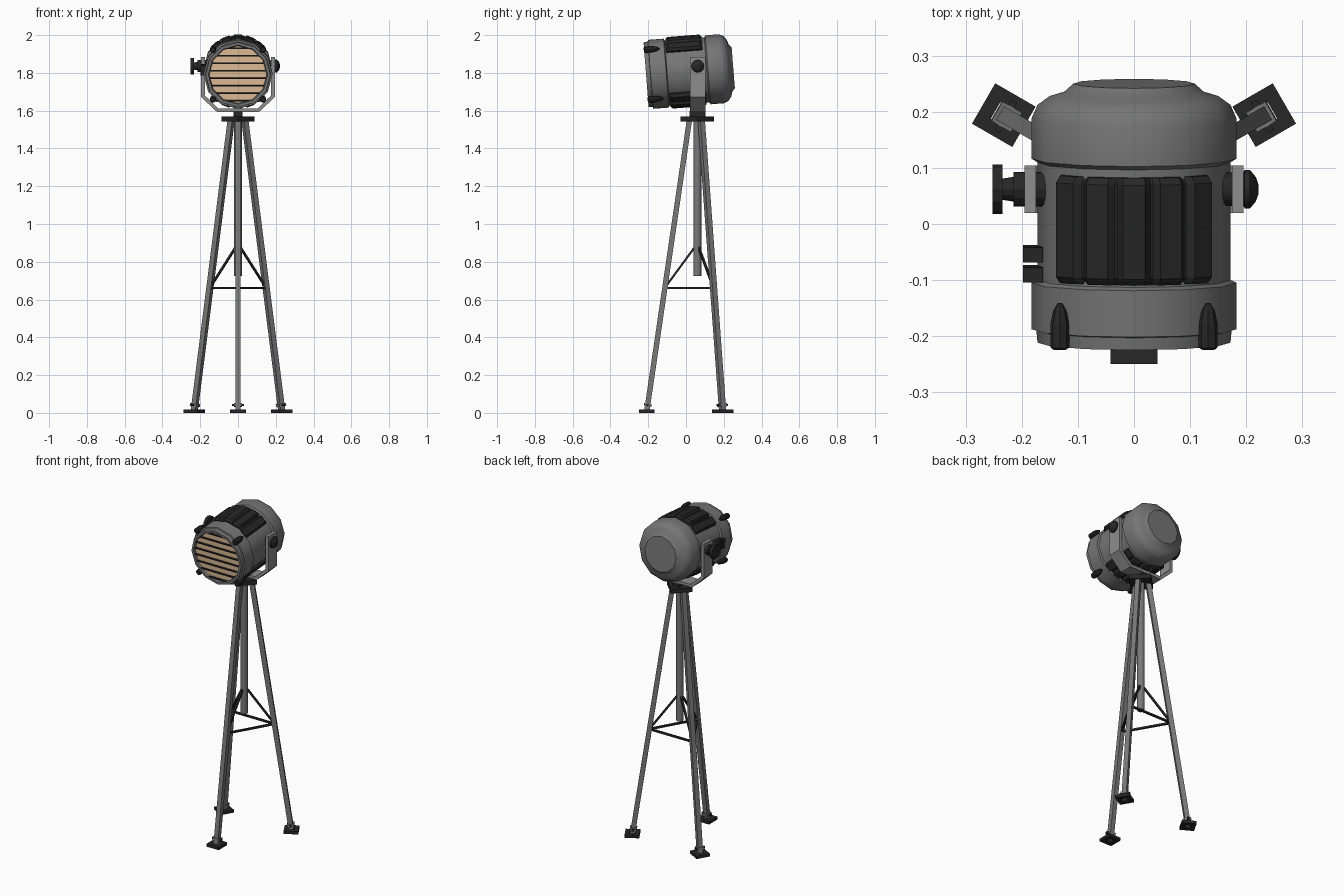
import bpy, bmesh, math
from mathutils import Matrix, Vector

if "Cube" in bpy.data.objects:
    bpy.data.objects.remove(bpy.data.objects["Cube"])

T = Matrix.Translation
R = lambda deg, ax: Matrix.Rotation(math.radians(deg), 4, ax)


def material(name, r, g, b):
    m = bpy.data.materials.new(name)
    m.diffuse_color = (r, g, b, 1)
    m.use_nodes = True
    m.node_tree.nodes["Principled BSDF"].inputs["Base Color"].default_value = m.diffuse_color
    return m


GREY = material("body grey", 0.18, 0.18, 0.18)
LIGHT = material("yoke grey", 0.27, 0.27, 0.27)
STEEL = material("leg grey", 0.19, 0.19, 0.19)
BLACK = material("black", 0.02, 0.02, 0.02)
TAN = material("warm lens", 0.78, 0.53, 0.32)


def loft(name, sections, mat, M=Matrix(), ring=False):
    """Skin closed cross-sections; cap the ends, or join last to first if ring."""
    bm = bmesh.new()
    rows = [[bm.verts.new(M @ Vector(p)) for p in s] for s in sections]
    n = len(rows[0])
    for a, b in list(zip(rows, rows[1:])) + ([(rows[-1], rows[0])] if ring else []):
        for i in range(n):
            j = (i + 1) % n
            bm.faces.new((a[i], a[j], b[j], b[i]))
    if not ring:
        bm.faces.new(rows[0][::-1])
        bm.faces.new(rows[-1])
    bmesh.ops.recalc_face_normals(bm, faces=bm.faces[:])
    me = bpy.data.meshes.new(name)
    bm.to_mesh(me)
    bm.free()
    me.materials.append(mat)
    ob = bpy.data.objects.new(name, me)
    bpy.context.collection.objects.link(ob)
    return ob


def lathe(name, profile, mat, M=Matrix(), segs=12, start=0, ring=False):
    """Turn (radius, height) points around local z."""
    ang = [math.radians(start) + 2 * math.pi * i / segs for i in range(segs)]
    return loft(name, [[(r * math.cos(a), r * math.sin(a), h) for a in ang]
                       for r, h in profile], mat, M, ring)


def box(name, c, s, mat, M=Matrix()):
    x, y, z = (v / 2 for v in s)
    return loft(name, [[(-x, -y, h), (x, -y, h), (x, y, h), (-x, y, h)]
                       for h in (-z, z)], mat, M @ T(c))


def bar(name, p, q, w, mat, M=Matrix()):
    """Square bar between two points."""
    p, q = Vector(p), Vector(q)
    rot = (q - p).to_track_quat('Z', 'X').to_matrix().to_4x4()
    return lathe(name, [(w * 0.7071, 0), (w * 0.7071, (q - p).length)],
                 mat, M @ T(p) @ rot, 4, 45)


def smooth(ob, deg=40):
    bpy.ops.object.select_all(action='DESELECT')
    ob.select_set(True)
    bpy.context.view_layer.objects.active = ob
    bpy.ops.object.shade_smooth_by_angle(angle=math.radians(deg))


# Lamp frame: tilted slightly down to the front; AXIS turns local z into the lamp axis
HEAD = T((0, 0, 1.807)) @ R(4.5, 'X')
AXIS = HEAD @ R(-90, 'X')

# Housing with front rim, stepped bands and rounded rear
smooth(lathe("lamp_housing", [
    (.152, -.19), (.157, -.212), (.172, -.212), (.174, -.19), (.183, -.188),
    (.183, -.105), (.172, -.1), (.172, .11), (.183, .117), (.183, .188),
    (.172, .213), (.15, .229), (.125, .236), (.108, .251)], GREY, AXIS))
lathe("lens", [(.152, -.2), (.152, -.188)], TAN, AXIS)

# Louvre slats over the lens
for i in range(8):
    z = -.14 + .04 * i
    box("lens_slat", (0, -.203, z), (2 * math.sqrt(.153 ** 2 - z * z), .012, .007), BLACK, HEAD)

# Ribbed vents, top and bottom
for flip in (0, 180):
    outline = []
    for k in range(5):
        mid = -40.8 + 20.4 * k
        outline += [(mid - 9.5, .178), (mid - 6, .191), (mid + 6, .191), (mid + 9.5, .178)]
    sections = []
    for y, cut in ((-.096, .01), (-.084, 0), (.084, 0), (.096, .01)):
        pts = [(a, r - cut) for a, r in outline] + [(a, .155) for a in (50, 25, 0, -25, -50)]
        sections.append([(r * math.sin(math.radians(a)), y, r * math.cos(math.radians(a)))
                         for a, r in pts])
    loft("ribbed_vent", sections, BLACK, HEAD @ R(flip, 'Y'))

# Four clips around the front band
for a in (45, 135, 225, 315):
    lathe("front_clip", [(.012, -.214), (.017, -.21), (.017, -.17), (.012, -.145), (.004, -.131)],
          BLACK, AXIS @ R(a, 'Z') @ T((.187, 0, 0)), 8)

# Hinge blocks on the left side
for y in (-.052, -.088):
    box("hinge_block", (-.18, y, .015), (.036, .027, .055), BLACK, HEAD)

# U-shaped yoke
half_out = [(.195, 1.885), (.195, 1.672), (.112, 1.594)]
half_in = [(.104, 1.612), (.175, 1.68), (.175, 1.885)]
right = half_out
shape = (right + [(-x, z) for x, z in right[::-1]]
         + [(-x, z) for x, z in half_in[::-1]] + half_in)
loft("yoke", [[(x, y, z) for x, z in shape] for y in (.02, .104)], LIGHT)

# Tilt knobs (local z points along +x)
SIDE = T((0, .062, 1.836)) @ R(90, 'Y')
smooth(lathe("right_tilt_knob", [(.03, .155), (.03, .195), (.034, .197), (.034, .207),
                                 (.022, .217), (.008, .222)], BLACK, SIDE))
lathe("left_tilt_handle", [(.044, -.252), (.044, -.234), (.019, -.234), (.022, -.215),
                           (.031, -.215), (.031, -.155)], BLACK, SIDE)

# Tripod, built around the column
BASE = T((0, .06, 0))
box("yoke_mount", (0, 0, 1.582), (.045, .085, .03), BLACK, BASE)
lathe("tripod_head", [(.088, 1.543), (.088, 1.57)], BLACK, BASE, 4)
smooth(lathe("centre_column", [(.021, .725), (.021, 1.545)], STEEL, BASE))

top, foot = Vector((0, -.042, 1.55)), Vector((0, -.268, .006))
mid = foot.lerp(top, .425)
for a in (0, 120, 240):
    M = BASE @ R(a, 'Z')
    bar("leg", foot, top, .028, STEEL, M)
    bar("leg_collar", foot.lerp(top, .018), foot.lerp(top, .028), .04, STEEL, M)
    lathe("foot_plate", [(.0587, 0), (.0587, .018), (.024, .018), (.024, 0)], BLACK,
          M @ T((0, foot.y, 0)), 4, 45, True)
    box("foot_pin", (0, foot.y + .004, .042), (.062, .012, .012), BLACK, M)
    bar("diagonal_brace", (0, -.012, .88), mid, .011, BLACK, M)
    bar("ring_brace", mid, R(120, 'Z') @ mid, .011, BLACK, M)
